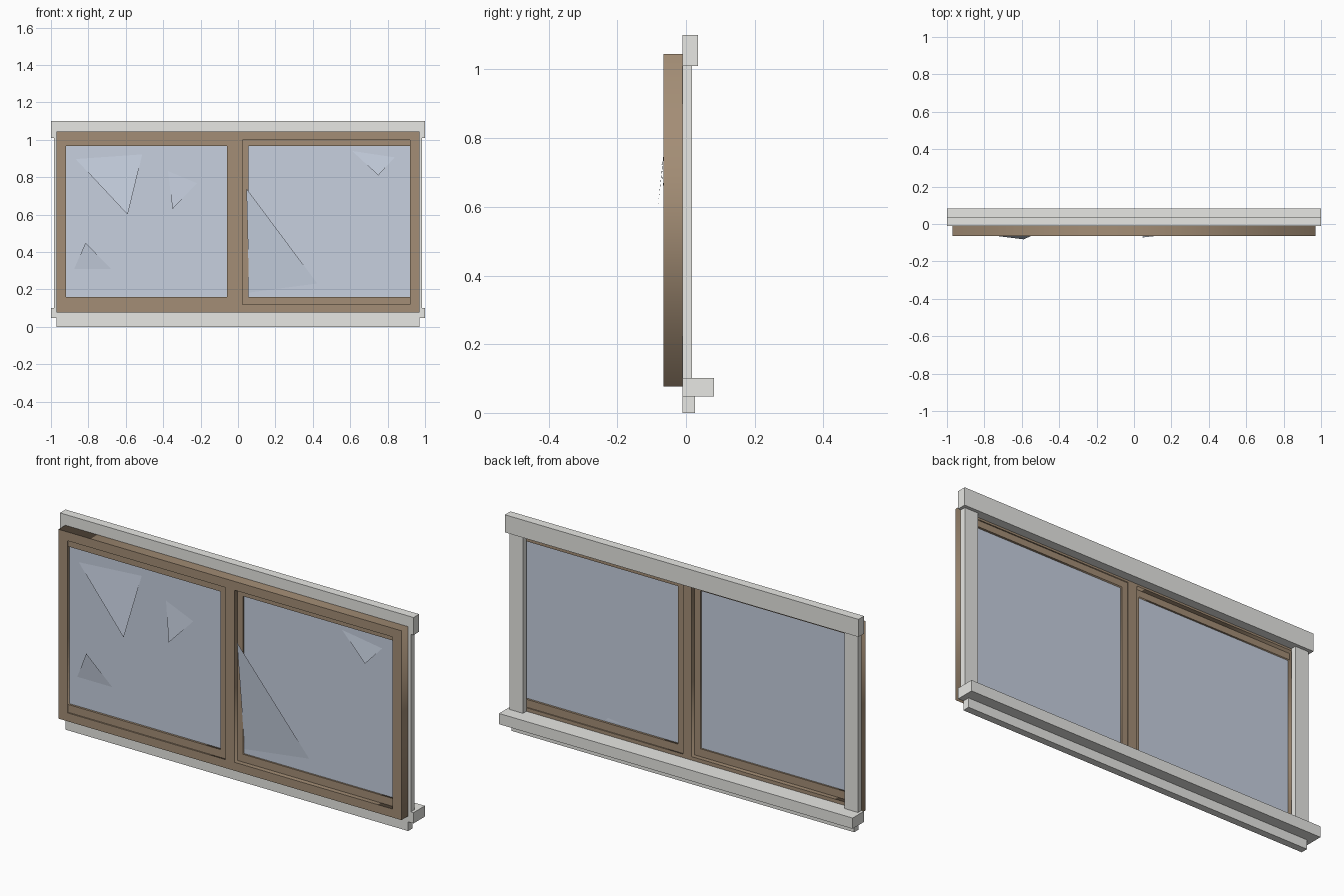
import bpy, bmesh
from math import pi

if "Cube" in bpy.data.objects:
    bpy.data.objects.remove(bpy.data.objects["Cube"])


def material(name, rgb):
    m = bpy.data.materials.new(name)
    m.diffuse_color = (*rgb, 1)
    m.use_nodes = True
    m.node_tree.nodes["Principled BSDF"].inputs["Base Color"].default_value = m.diffuse_color
    return m


TRIM = material("pale_trim", (0.80, 0.80, 0.77))
WOOD = material("brown_wood", (0.37, 0.27, 0.18))
GLASS = material("blue_glass", (0.57, 0.63, 0.74))


def add_mesh(name, mat, bm):
    bmesh.ops.recalc_face_normals(bm, faces=bm.faces)
    me = bpy.data.meshes.new(name)
    bm.to_mesh(me)
    bm.free()
    me.materials.append(mat)
    ob = bpy.data.objects.new(name, me)
    bpy.context.collection.objects.link(ob)
    return ob


def box(name, mat, x, y, z):
    """Box from (min, max) ranges."""
    bm = bmesh.new()
    bmesh.ops.create_cube(bm, size=1)
    for v in bm.verts:
        for i, (lo, hi) in enumerate((x, y, z)):
            v.co[i] = lo if v.co[i] < 0 else hi
    return add_mesh(name, mat, bm)


def panel(name, mat, outer, holes, y):
    """Rectangle (x0, x1, z0, z1) with rectangular holes, extruded over y range."""
    cu = bpy.data.curves.new(name, 'CURVE')
    cu.dimensions = '2D'
    cu.fill_mode = 'BOTH'
    cu.extrude = (y[1] - y[0]) / 2
    for x0, x1, z0, z1 in [outer] + holes:
        sp = cu.splines.new('POLY')
        sp.points.add(3)
        for p, (px, pz) in zip(sp.points, ((x0, z0), (x1, z0), (x1, z1), (x0, z1))):
            p.co = (px, pz, 0, 1)
        sp.use_cyclic_u = True
    cu.materials.append(mat)
    ob = bpy.data.objects.new(name, cu)
    bpy.context.collection.objects.link(ob)
    ob.rotation_euler.x = pi / 2
    ob.location.y = sum(y) / 2
    bpy.ops.object.select_all(action='DESELECT')
    ob.select_set(True)
    bpy.context.view_layer.objects.active = ob
    bpy.ops.object.convert(target='MESH')
    return ob


def shard(name, pts):
    """Tilted glass splinter poking out through the pane."""
    bm = bmesh.new()
    bm.faces.new([bm.verts.new(p) for p in pts])
    return add_mesh(name, GLASS, bm)


# interior trim
box("head_trim", TRIM, (-1, 1), (-0.01, 0.035), (1.01, 1.10))
box("sill", TRIM, (-1, 1), (-0.01, 0.082), (0.047, 0.102))
box("apron", TRIM, (-0.97, 0.97), (-0.01, 0.026), (0, 0.047))
box("left_side_trim", TRIM, (-0.985, -0.91), (-0.01, 0.018), (0.102, 1.01))
box("right_side_trim", TRIM, (0.91, 0.985), (-0.01, 0.018), (0.102, 1.01))

# outer frame with centre mullion
panel("window_frame", WOOD, (-0.97, 0.97, 0.077, 1.045),
      [(-0.92, -0.025, 0.12, 1.0), (0.025, 0.92, 0.12, 1.0)], (-0.065, -0.01))

# sliding sashes: left one sits forward, right one sits back
panel("left_sash", WOOD, (-0.94, -0.02, 0.11, 1.01),
      [(-0.92, -0.058, 0.16, 0.968)], (-0.058, -0.034))
panel("right_sash", WOOD, (0.02, 0.94, 0.11, 1.01),
      [(0.056, 0.92, 0.16, 0.968)], (-0.040, -0.016))
box("left_pane", GLASS, (-0.93, -0.05), (-0.047, -0.043), (0.15, 0.98))
box("right_pane", GLASS, (0.05, 0.93), (-0.031, -0.027), (0.15, 0.98))

# broken glass splinters
shard("shard_upper_left", [(-0.88, -0.0455, 0.91), (-0.59, -0.082, 0.60), (-0.505, -0.044, 0.95)])
shard("shard_upper_middle", [(-0.38, -0.044, 0.88), (-0.35, -0.060, 0.63), (-0.19, -0.044, 0.80)])
shard("shard_lower_left", [(-0.88, -0.046, 0.30), (-0.67, -0.046, 0.30), (-0.815, -0.062, 0.45)])
shard("shard_upper_right", [(0.60, -0.030, 0.95), (0.75, -0.045, 0.81), (0.85, -0.029, 0.92)])
shard("shard_lower_right", [(0.045, -0.072, 0.74), (0.47, -0.026, 0.17), (0.06, -0.030, 0.17)])
